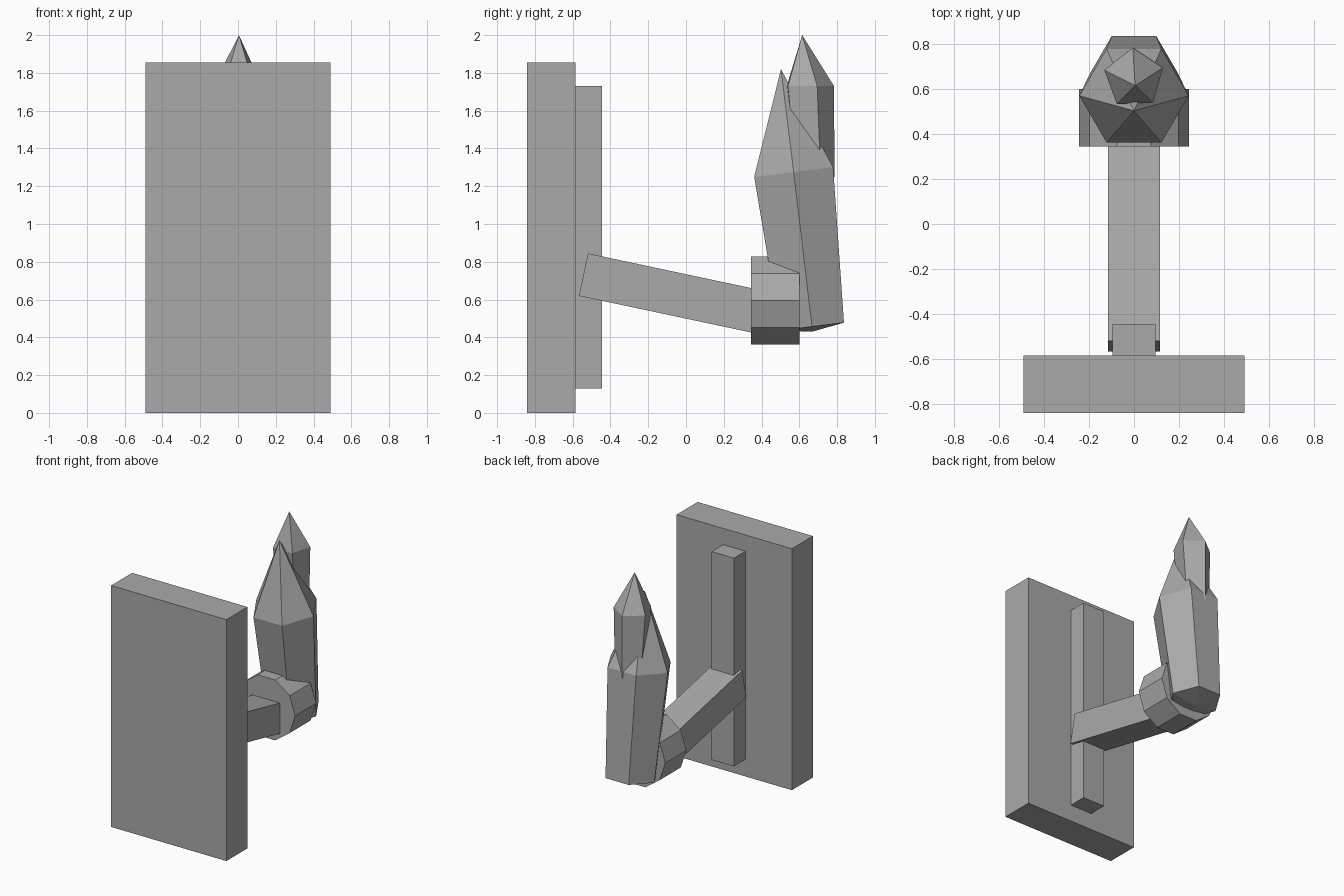
import bpy, bmesh, math
from mathutils import Vector, Matrix

if "Cube" in bpy.data.objects:
    bpy.data.objects.remove(bpy.data.objects["Cube"])

grey = bpy.data.materials.new("plain_grey")
grey.diffuse_color = (0.4, 0.4, 0.4, 1)
grey.use_nodes = True
grey.node_tree.nodes["Principled BSDF"].inputs["Base Color"].default_value = grey.diffuse_color


def finish(name, bm):
    bmesh.ops.recalc_face_normals(bm, faces=bm.faces)
    me = bpy.data.meshes.new(name)
    bm.to_mesh(me)
    bm.free()
    me.materials.append(grey)
    ob = bpy.data.objects.new(name, me)
    bpy.context.collection.objects.link(ob)
    return ob


def box(name, centre, size, tilt=0.0):
    bm = bmesh.new()
    m = (Matrix.Translation(centre) @ Matrix.Rotation(tilt, 4, 'X')
         @ Matrix.Diagonal((*size, 1)))
    bmesh.ops.create_cube(bm, size=1, matrix=m)
    return finish(name, bm)


def spike(name, sides, start, rings, tip, bottom_tip=None):
    """Stacked rings (y, z, radius, tilt) closed by a tip and a base."""
    bm = bmesh.new()
    loops = []
    for y, z, r, tilt in rings:
        rot = Matrix.Rotation(tilt, 3, 'X')
        loops.append([bm.verts.new(Vector((0, y, z)) + rot @ Vector(
            (r * math.cos(start + i * math.tau / sides),
             r * math.sin(start + i * math.tau / sides), 0)))
            for i in range(sides)])
    top = bm.verts.new(tip)
    base = bm.verts.new(bottom_tip) if bottom_tip else None
    for i in range(sides):
        j = (i + 1) % sides
        for a, b in zip(loops, loops[1:]):
            bm.faces.new((a[i], a[j], b[j], b[i]))
        bm.faces.new((loops[-1][i], loops[-1][j], top))
        if base:
            bm.faces.new((loops[0][j], loops[0][i], base))
    if not base:
        bm.faces.new(loops[0][::-1])
    return finish(name, bm)


# wall plate and the raised rail on its back
box("wall_plate", (0, -0.713, 0.927), (0.98, 0.255, 1.855))
box("rail", (0, -0.518, 0.93), (0.19, 0.145, 1.60))

# sloping arm from the rail into the collar
a = math.radians(-12)
length = 1.02
along = Vector((0, math.cos(a), math.sin(a)))
box("arm", Vector((0, -0.543, 0.732)) + along * length / 2,
    (0.23, length, 0.23), a)

# ten-sided collar with its axis along y
bm = bmesh.new()
bmesh.ops.create_cone(bm, cap_ends=True, segments=10, radius1=0.244,
                      radius2=0.244, depth=0.255,
                      matrix=Matrix.Translation((0, 0.4725, 0.595))
                      @ Matrix.Rotation(math.pi / 2, 4, 'X')
                      @ Matrix.Rotation(math.pi / 2, 4, 'Z'))
# turn so that two corners point along x
xs = max(bm.verts, key=lambda v: v.co.x).co
ang = math.atan2(xs.z - 0.595, xs.x)
bmesh.ops.rotate(bm, cent=(0, 0.4725, 0.595), verts=bm.verts,
                 matrix=Matrix.Rotation(ang, 3, 'Y'))
finish("collar", bm)

# six-sided leaning spike
t = math.radians(7)
spike("large_spike", 6, 0,
      [(0.667, 0.457, 0.197, t), (0.57, 1.275, 0.243, t)],
      (0, 0.503, 1.82), (0, 0.668, 0.43))

# five-sided small spike behind it
spike("small_spike", 5, math.pi / 2 + 0.04,
      [(0.674, 1.25, 0.112, 0), (0.647, 1.73, 0.137, 0)],
      (0.005, 0.615, 2.0))
